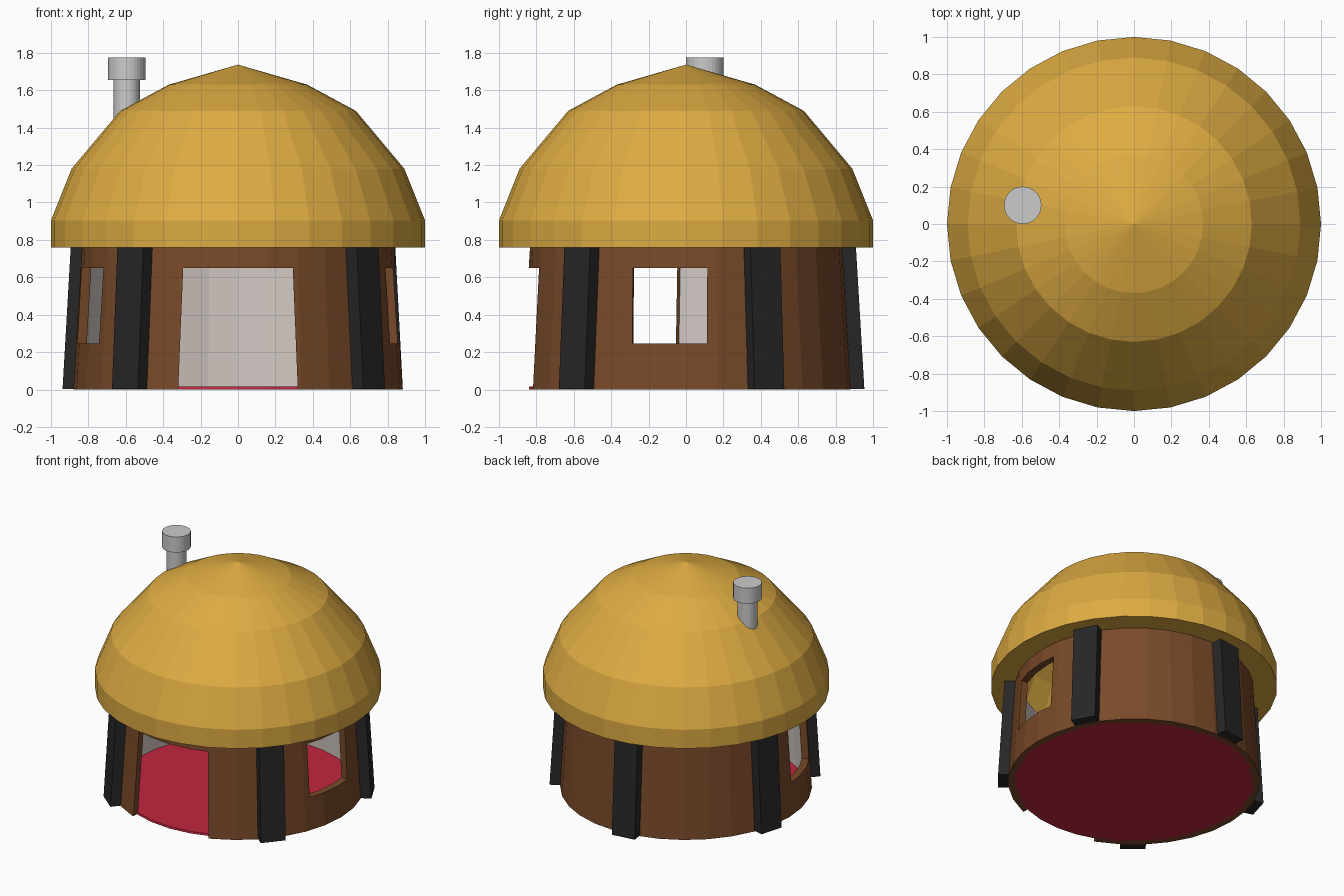
import bpy, bmesh, math
from mathutils import Matrix

if "Cube" in bpy.data.objects:
    bpy.data.objects.remove(bpy.data.objects["Cube"])

SIDES = 32


def material(name, rgb):
    m = bpy.data.materials.new(name)
    m.diffuse_color = (*rgb, 1)
    m.use_nodes = True
    m.node_tree.nodes["Principled BSDF"].inputs["Base Color"].default_value = m.diffuse_color
    return m


STRAW = material("straw", (0.73, 0.41, 0.055))
WOOD = material("brown_wood", (0.19, 0.068, 0.022))
PLASTER = material("pale_plaster", (0.69, 0.62, 0.58))
DARK = material("dark_timber", (0.021, 0.02, 0.02))
RED = material("red_floor", (0.54, 0.02, 0.05))


def finish(name, bm, *mats):
    bmesh.ops.recalc_face_normals(bm, faces=bm.faces)
    me = bpy.data.meshes.new(name)
    bm.to_mesh(me)
    bm.free()
    for m in mats:
        me.materials.append(m)
    ob = bpy.data.objects.new(name, me)
    bpy.context.collection.objects.link(ob)
    return ob


def lathe(name, profile, *mats, closed=False, inner=None, at=(0, 0)):
    """Spin (radius, z) points round z; a radius of 0 makes a pole."""
    bm = bmesh.new()
    rings = []
    for r, z in profile:
        if r == 0:
            rings.append([bm.verts.new((at[0], at[1], z))] * SIDES)
        else:
            rings.append([bm.verts.new((at[0] + r * math.cos(math.tau * i / SIDES),
                                        at[1] + r * math.sin(math.tau * i / SIDES), z))
                          for i in range(SIDES)])
    for k in range(len(rings) if closed else len(rings) - 1):
        a, b = rings[k], rings[(k + 1) % len(rings)]
        for i in range(SIDES):
            j = (i + 1) % SIDES
            f = bm.faces.new(list(dict.fromkeys((a[i], a[j], b[j], b[i]))))
            f.material_index = 1 if k == inner else 0
    return finish(name, bm, *mats)


def block(name, angle, low, high, *mats):
    """Tapered box facing outwards; low/high = (inner r, outer r, half width, z)."""
    bm = bmesh.new()
    bmesh.ops.create_cube(bm, size=2)
    for v in bm.verts:
        r0, r1, w, z = high if v.co.z > 0 else low
        v.co = (r1 if v.co.x > 0 else r0, w * v.co.y, z)
    bmesh.ops.transform(bm, matrix=Matrix.Rotation(math.radians(angle), 4, 'Z'), verts=bm.verts)
    return finish(name, bm, *mats)


# Domed thatch roof with a flat eave, open inside
lathe("roof", [(0.80, 0.76), (1, 0.76), (1, 0.905), (0.89, 1.18), (0.63, 1.49),
               (0.37, 1.63), (0, 1.737)], STRAW)

# Tapered round wall, plastered inside
wall = lathe("wall", [(0.88, 0), (0.833, 0.78), (0.78, 0.78), (0.827, 0)],
             WOOD, PLASTER, closed=True, inner=2)

# Doorway and window openings
cutters = [
    block("doorway_cutter", -90, (0.5, 1.2, 0.324, -0.1), (0.5, 1.2, 0.293, 0.65)),
    block("right_window_cutter", -6, (0.5, 1.2, 0.2, 0.245), (0.5, 1.2, 0.2, 0.65)),
    block("left_window_cutter", 197, (0.5, 1.2, 0.2, 0.245), (0.5, 1.2, 0.2, 0.65)),
]
for c in cutters:
    c.hide_render = True
    c.hide_viewport = True
    mod = wall.modifiers.new(c.name, 'BOOLEAN')
    mod.operation = 'DIFFERENCE'
    mod.solver = 'EXACT'
    mod.object = c

# Floor disc
lathe("floor", [(0, 0), (0.84, 0), (0.838, 0.015), (0, 0.015)], RED)

# Leaning timber posts
for n, angle in enumerate((-40, 28, 97.5, 164, 230.5), 1):
    block(f"post_{n}", angle, (0.85, 0.95, 0.09, 0.004), (0.80, 0.904, 0.09, 0.77), DARK)

# Chimney pipe with a wider cap
lathe("chimney_pipe", [(0, 1.35), (0.07, 1.35), (0.07, 1.66), (0, 1.66)], at=(-0.595, 0.1))
lathe("chimney_cap", [(0, 1.655), (0.1, 1.655), (0.1, 1.775), (0, 1.775)], at=(-0.595, 0.1))
